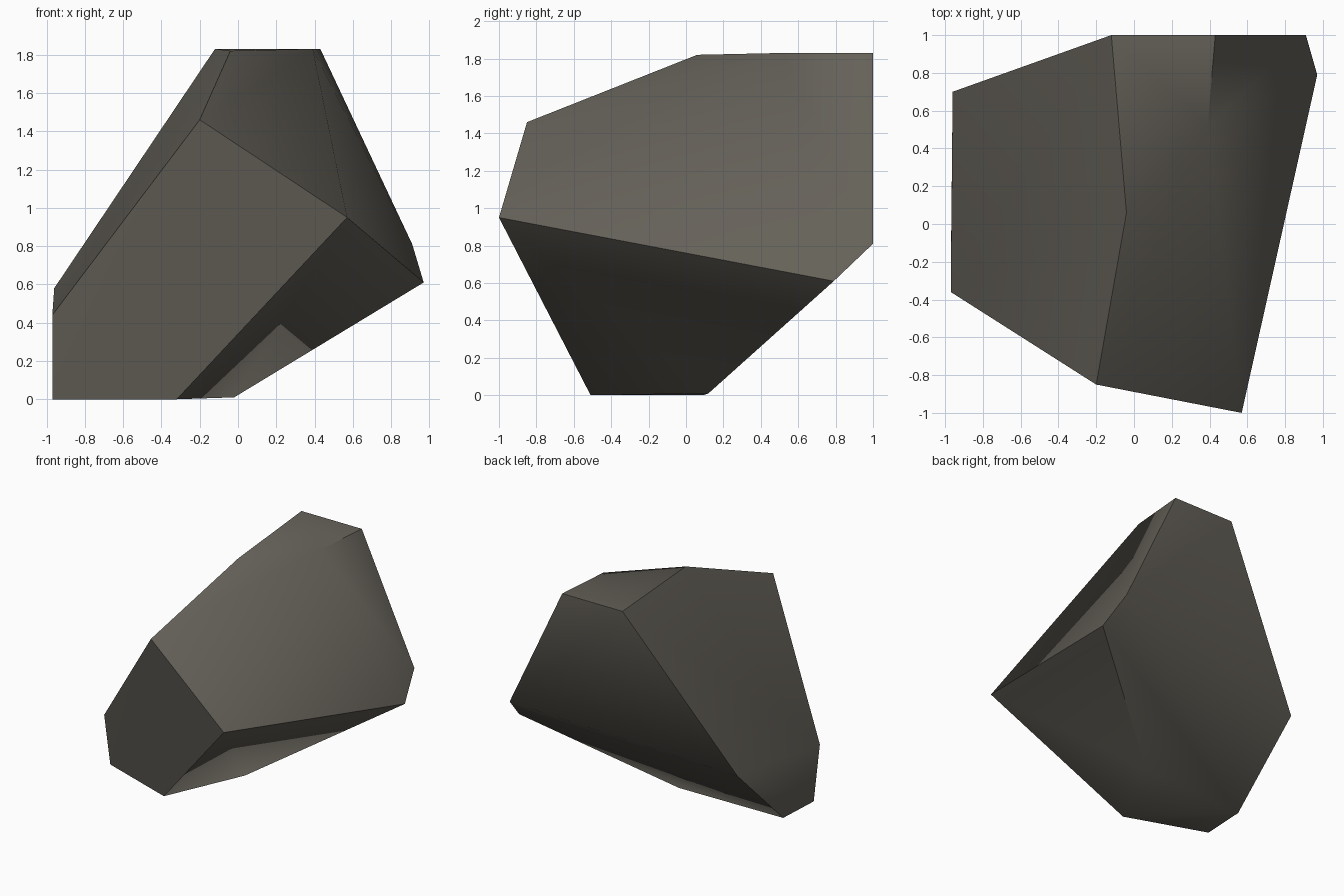
import bpy, bmesh, math

if "Cube" in bpy.data.objects:
    bpy.data.objects.remove(bpy.data.objects["Cube"])

# Corner points of the boulder; its surface is their convex hull
CORNERS = [
    (0.57, -1.0, 0.95), (-0.20, -0.85, 1.46),                        # front tip, front shoulder
    (0.97, 0.79, 0.61), (0.91, 1.0, 0.81),                           # right rear corner
    (-0.12, 1.0, 1.83), (0.43, 1.0, 1.83),                           # top, rear
    (-0.04, 0.06, 1.82), (0.39, 0.52, 1.83),                         # top, front
    (-0.96, 0.70, 0.58), (-0.97, -0.36, 0.44),                       # left side
    (-0.97, -0.28, 0), (-0.95, 0.09, 0), (-0.32, -0.51, 0), (-0.02, 0.12, 0.01),  # foot
]

bm = bmesh.new()
for p in CORNERS:
    bm.verts.new(p)
bmesh.ops.convex_hull(bm, input=bm.verts)
bmesh.ops.recalc_face_normals(bm, faces=bm.faces)
mesh = bpy.data.meshes.new("boulder")
bm.to_mesh(mesh)
bm.free()

# One stone colour
stone = bpy.data.materials.new("dark grey stone")
stone.diffuse_color = (0.13, 0.12, 0.10, 1)
stone.use_nodes = True
stone.node_tree.nodes["Principled BSDF"].inputs["Base Color"].default_value = stone.diffuse_color
mesh.materials.append(stone)

boulder = bpy.data.objects.new("boulder", mesh)
bpy.context.collection.objects.link(boulder)
bpy.context.view_layer.objects.active = boulder
boulder.select_set(True)
bpy.ops.object.shade_smooth_by_angle(angle=math.radians(50))
